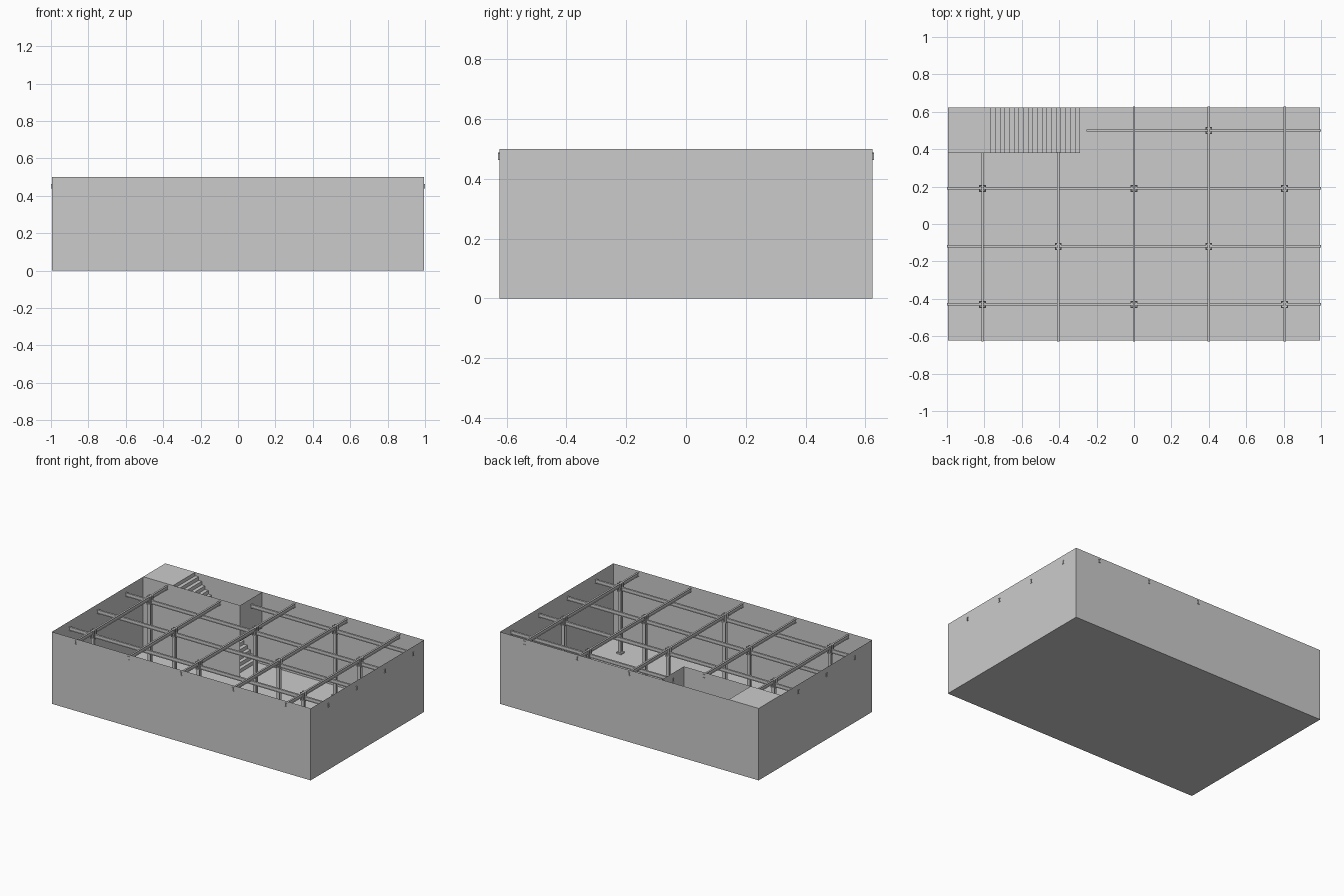
import bpy

if "Cube" in bpy.data.objects:
    bpy.data.objects.remove(bpy.data.objects["Cube"])

X, Y, H = 0.995, 0.623, 0.5      # room half sizes and height
SY, SX = 0.38, -0.25             # stairwell side wall and end wall
POKE = 0.005                     # how far beams pass through walls


def mesh(name, verts, faces):
    me = bpy.data.meshes.new(name)
    me.from_pydata(verts, [], faces)
    me.update()
    ob = bpy.data.objects.new(name, me)
    bpy.context.collection.objects.link(ob)
    return ob


def quads(name, polys):
    verts, faces = [], []
    for p in polys:
        faces.append(range(len(verts), len(verts) + len(p)))
        verts += p
    return mesh(name, verts, [list(f) for f in faces])


def boxes(name, specs):
    # each spec: x0, x1, y0, y1, z0, z1
    polys = []
    for x0, x1, y0, y1, z0, z1 in specs:
        v = [(x, y, z) for z in (z0, z1) for x, y in ((x0, y0), (x1, y0), (x1, y1), (x0, y1))]
        for f in ((3, 2, 1, 0), (4, 5, 6, 7), (0, 1, 5, 4), (1, 2, 6, 5), (2, 3, 7, 6), (3, 0, 4, 7)):
            polys.append([v[i] for i in f])
    return quads(name, polys)


def i_section(name, w, h, t, place, a, b):
    # extrude an I profile from a to b; place maps (u, v, length) to 3D
    u, k = w / 2, t / 2
    half = [(-u, -h / 2), (u, -h / 2), (u, -h / 2 + t), (k, -h / 2 + t), (k, h / 2 - t), (u, h / 2 - t)]
    prof = half + [(-p, -q) for p, q in half]
    n = len(prof)
    verts = [place(p, q, s) for s in (a, b) for p, q in prof]
    faces = [(i, (i + 1) % n, n + (i + 1) % n, n + i) for i in range(n)]
    faces += [tuple(range(n))[::-1], tuple(range(n, 2 * n))]
    return mesh(name, verts, faces)


# Thin outer shell: floor and four walls
c = [(-X, -Y), (X, -Y), (X, Y), (-X, Y)]
quads("floor", [[(x, y, 0) for x, y in c]])
quads("outer_walls", [[(*c[i], 0), (*c[(i + 1) % 4], 0), (*c[(i + 1) % 4], H), (*c[i], H)] for i in range(4)])

# Stairwell: side wall and end wall with a doorway below
quads("stairwell_walls", [
    [(-X, SY, 0), (SX, SY, 0), (SX, SY, H), (-X, SY, H)],
    [(SX, SY, 0.25), (SX, Y, 0.25), (SX, Y, H), (SX, SY, H)]])

# Landing and zigzag staircase
N, x0, x1 = 19, -0.765, -0.289
path = [(-X, H), (x0, H)]
for i in range(N):
    z = H - (i + 1) * H / (N + 1)
    path += [(x0 + (x1 - x0) * i / N, z), (x0 + (x1 - x0) * (i + 1) / N, z)]
path.append((x1, 0))
quads("landing_and_stairs", [[(a, SY, p), (b, SY, q), (b, Y, q), (a, Y, p)]
                             for (a, p), (b, q) in zip(path, path[1:])])

# Lower beams along x, upper beams along y
BW, BH, BT = 0.013, 0.025, 0.0025
ZL, ZU = 0.4505, 0.4755
for y, start in ((-0.43, -X - POKE), (-0.12, -X - POKE), (0.19, -X - POKE), (0.5, SX - POKE)):
    i_section("lower_beam", BW, BH, BT, lambda u, v, s: (s, y + u, ZL + v), start, X + POKE)
for x, end in ((-0.81, SY), (-0.405, SY), (0, Y), (0.4, Y), (0.805, Y)):
    i_section("upper_beam", BW, BH, BT, lambda u, v, s: (x - u, s, ZU + v), -Y - POKE, end + POKE)

# Columns with base plates, head plates and corner clamps around the crossings
for x, y in ((-0.81, -0.43), (0, -0.43), (0.805, -0.43), (-0.405, -0.12), (0.4, -0.12),
             (-0.81, 0.19), (0, 0.19), (0.805, 0.19), (0.4, 0.5)):
    i_section("column", 0.023, 0.023, 0.003, lambda u, v, s: (x + u, y + v, s), 0, 0.434)
    boxes("column_plates", [(x - r, x + r, y - r, y + r, a, b)
                            for r, a, b in ((0.018, 0, 0.01), (0.016, 0.432, 0.438))])
    boxes("corner_clamps", [(x + i * 0.0115 - 0.0045, x + i * 0.0115 + 0.0045,
                             y + j * 0.0115 - 0.0045, y + j * 0.0115 + 0.0045, 0.438, 0.49)
                            for i in (-1, 1) for j in (-1, 1)])
